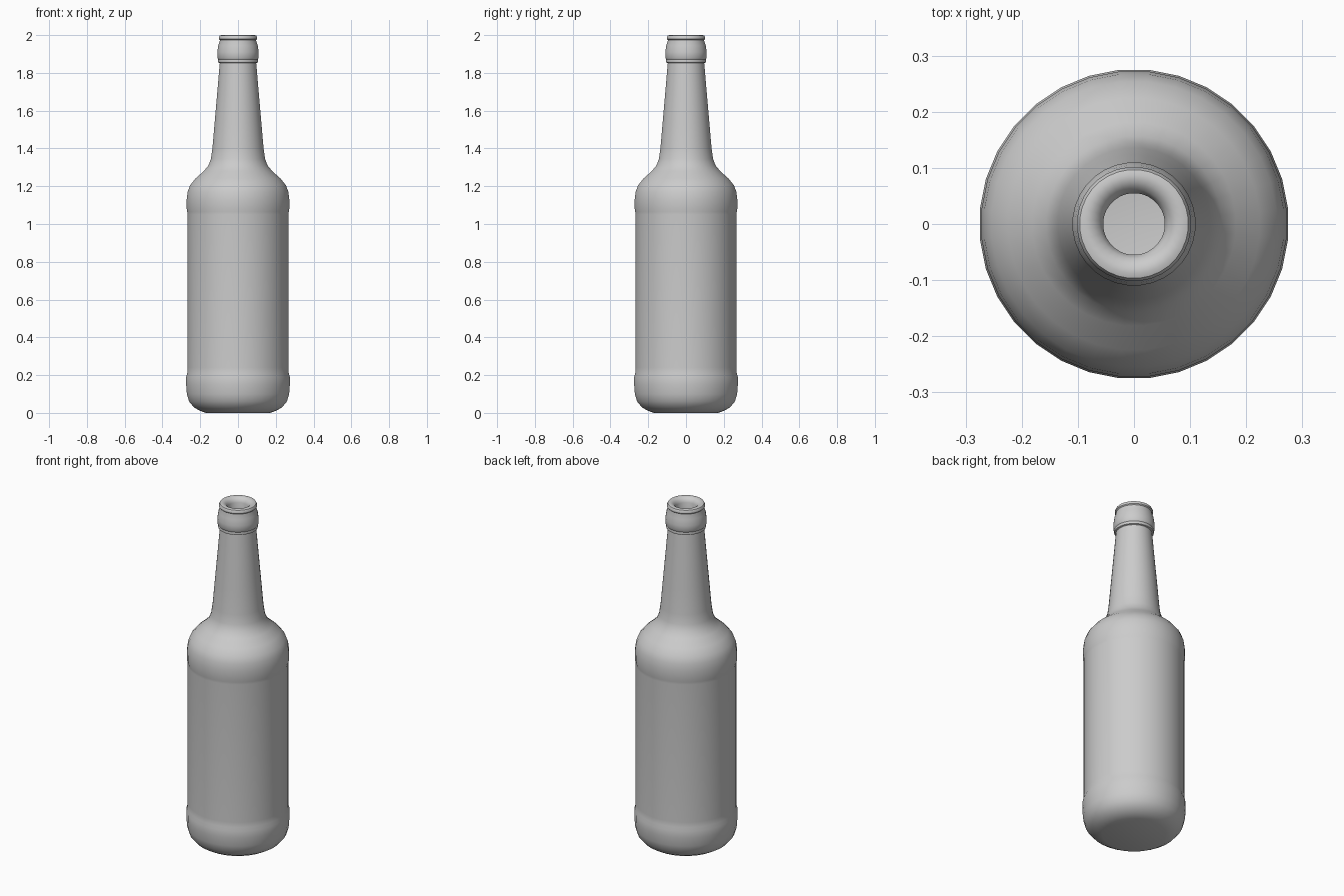
import bpy, bmesh, math

SIDES = 32

# Outer wall from base to lip: (radius, height)
outer = [(0.17, 0.0), (0.205, 0.012), (0.235, 0.03), (0.26, 0.06), (0.272, 0.1),
         (0.276, 0.15), (0.276, 0.19), (0.270, 0.21), (0.269, 0.24), (0.269, 1.05),
         (0.270, 1.065), (0.273, 1.08), (0.273, 1.13), (0.268, 1.17), (0.255, 1.205),
         (0.225, 1.242), (0.182, 1.28), (0.157, 1.31), (0.144, 1.345), (0.136, 1.4),
         (0.124, 1.54), (0.110, 1.7), (0.097, 1.852)]
# Collar ring, crown bead and rounded lip
finish = [(0.105, 1.855), (0.107, 1.863), (0.105, 1.871), (0.110, 1.88), (0.110, 1.91),
          (0.105, 1.945), (0.097, 1.97), (0.097, 1.975), (0.102, 1.98), (0.102, 1.988),
          (0.097, 1.997), (0.088, 2.0), (0.075, 1.998), (0.062, 1.988), (0.055, 1.972)]
# Inner wall from mouth down to the floor
inner = [(0.056, 1.85), (0.09, 1.4), (0.11, 1.32), (0.19, 1.23), (0.235, 1.15),
         (0.24, 1.05), (0.24, 0.12), (0.22, 0.065), (0.17, 0.04)]


def lathe(name, profile):
    bm = bmesh.new()
    rings = []
    for r, z in profile:
        angles = [2 * math.pi * (i + 0.5) / SIDES for i in range(SIDES)]
        rings.append([bm.verts.new((r * math.cos(a), r * math.sin(a), z)) for a in angles])
    for lo, hi in zip(rings, rings[1:]):
        for i in range(SIDES):
            j = (i + 1) % SIDES
            bm.faces.new((lo[i], lo[j], hi[j], hi[i]))
    # Underside and inner floor
    bm.faces.new(rings[0][::-1])
    bm.faces.new(rings[-1])
    mesh = bpy.data.meshes.new(name)
    bm.to_mesh(mesh)
    bm.free()
    ob = bpy.data.objects.new(name, mesh)
    bpy.context.collection.objects.link(ob)
    bpy.context.view_layer.objects.active = ob
    ob.select_set(True)
    bpy.ops.object.shade_smooth_by_angle(angle=math.radians(40))
    return ob


# Hollow bottle
lathe("bottle", outer + finish + inner)
